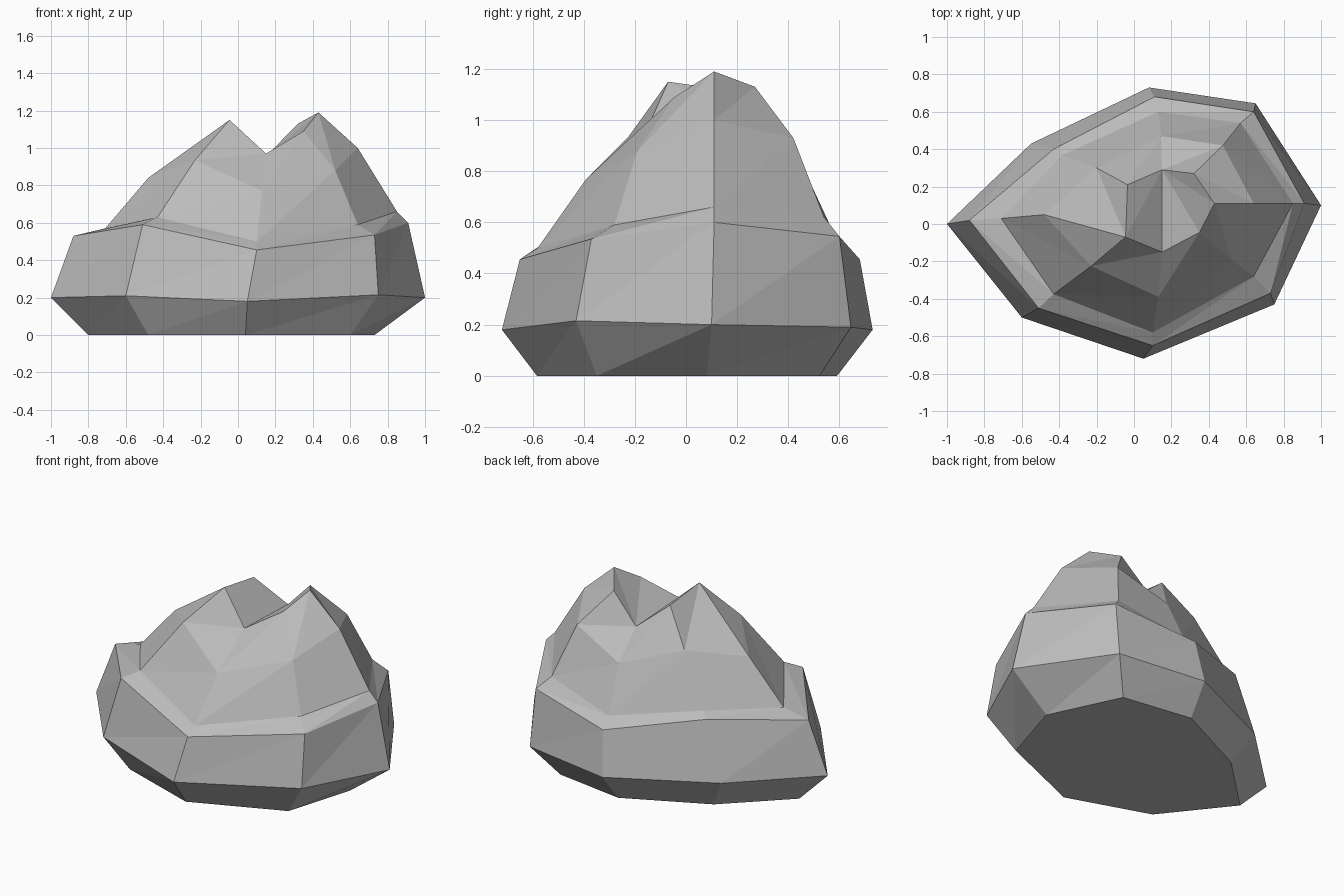
import bpy
import bmesh

# Remove the default object only
default_cube = bpy.data.objects.get("Cube")
if default_cube:
    bpy.data.objects.remove(default_cube, do_unlink=True)


def flat_material(name, color):
    material = bpy.data.materials.new(name)
    material.use_nodes = True
    material.diffuse_color = color
    shader = material.node_tree.nodes["Principled BSDF"]
    shader.inputs["Base Color"].default_value = color
    shader.inputs["Roughness"].default_value = 0.9
    return material


# Eight-sided cross-sections, counter-clockwise from the -x tip
widest_ring = [
    (-1, 0, .2), (-.6, -.5, .21), (.05, -.72, .18), (.75, -.43, .215),
    (1, .1, .2), (.65, .645, .19), (.08, .73, .18), (-.55, .43, .195)]
rim_ring = [
    (-.88, .02, .53), (-.51, -.45, .59), (.1, -.65, .455), (.73, -.37, .535),
    (.91, .11, .6), (.64, .6, .545), (.11, .68, .455), (-.43, .4, .56)]
ledge_ring = [
    (-.71, .03, .57), (-.43, -.375, .63), (.1, -.58, .5), (.64, -.28, .59),
    (.85, .11, .66), (.57, .54, .62), (.13, .6, .51), (-.38, .37, .59)]
shoulder_ring = [
    (-.48, .05, .84), (-.23, -.225, .935), (.13, -.39, .77), (.52, -.19, .88),
    (.64, .11, 1), (.475, .42, .93), (.145, .47, .79), (-.2, .3, .9)]
crest = [
    (-.045, -.07, 1.15), (.15, -.15, .97), (.35, -.045, 1.09),
    (.43, .11, 1.19), (.32, .27, 1.13), (.15, .29, .955), (-.035, .21, 1.11)]

# The base tapers inwards to the ground
base_ring = [(min(x * .8, .73), y * .81, 0) for x, y, z in widest_ring]


def add_ring(bm, points):
    return [bm.verts.new(point) for point in points]


def bridge(bm, lower, upper):
    """Join two rings with triangles, skipping any that collapse."""
    count = len(lower)
    for i in range(count):
        following = (i + 1) % count
        for corners in ((lower[i], lower[following], upper[following]),
                        (lower[i], upper[following], upper[i])):
            if len(set(corners)) == len(corners):
                bm.faces.new(corners)


bm = bmesh.new()
rings = [add_ring(bm, ring) for ring in
         (base_ring, widest_ring, rim_ring, ledge_ring, shoulder_ring)]
top = add_ring(bm, crest)

# The first two corners of the crest meet in one peak
rings.append([top[0]] + top)
for lower, upper in zip(rings, rings[1:]):
    bridge(bm, lower, upper)

# Flat underside
bm.faces.new(reversed(rings[0]))

# Saddle between the two peaks
small_peak, dip_front, crag, main_peak, back_peak, dip_back, small_back = top
for corners in ((small_peak, dip_front, dip_back),
                (small_peak, dip_back, small_back),
                (dip_front, crag, dip_back),
                (crag, main_peak, dip_back),
                (main_peak, back_peak, dip_back)):
    bm.faces.new(corners)

bmesh.ops.recalc_face_normals(bm, faces=bm.faces)

mesh = bpy.data.meshes.new("boulder")
bm.to_mesh(mesh)
bm.free()
mesh.materials.append(flat_material("stone grey", (.5, .5, .5, 1)))
boulder = bpy.data.objects.new("boulder", mesh)
bpy.context.collection.objects.link(boulder)
